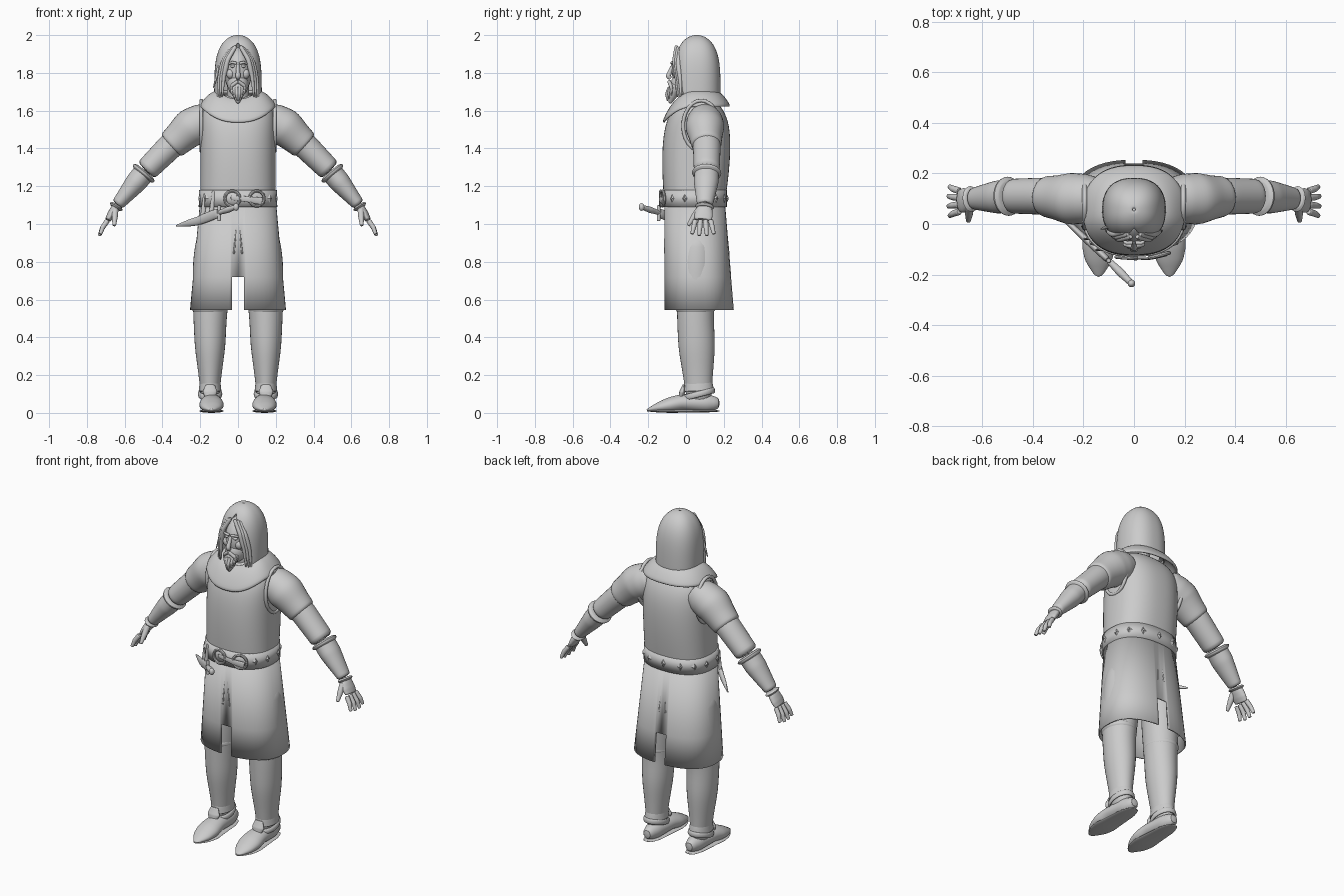
import bpy
import bmesh
from math import sin, cos, pi, copysign
from mathutils import Vector, Matrix

cube = bpy.data.objects.get("Cube")
if cube:
    bpy.data.objects.remove(cube)

LIGHT_GREY = (0.6, 0.6, 0.6, 1)
grey = bpy.data.materials.new("plain light grey")
grey.use_nodes = True
grey.diffuse_color = LIGHT_GREY
grey.node_tree.nodes["Principled BSDF"].inputs["Base Color"].default_value = LIGHT_GREY

X, Y, Z = Matrix.Identity(3)


def finish(name, bm, mirror=False, thickness=0, smooth=True, sharp_angle=pi / 4):
    """Turn a bmesh into a smooth shaded object with its modifiers."""
    bmesh.ops.recalc_face_normals(bm, faces=bm.faces)
    mesh = bpy.data.meshes.new(name)
    bm.to_mesh(mesh)
    bm.free()
    mesh.materials.append(grey)
    mesh.polygons.foreach_set("use_smooth", [True] * len(mesh.polygons))
    mesh.set_sharp_from_angle(angle=sharp_angle)
    obj = bpy.data.objects.new(name, mesh)
    bpy.context.collection.objects.link(obj)
    if mirror:
        obj.modifiers.new("Mirror", "MIRROR").use_mirror_merge = False
    if thickness:
        shell = obj.modifiers.new("Shell", "SOLIDIFY")
        shell.thickness = thickness
        shell.offset = 0
    if smooth:
        rounding = obj.modifiers.new("Rounding", "SUBSURF")
        rounding.levels = rounding.render_levels = 1


def loft(rings, cap=False):
    """Skin a row of rings, optionally closing both ends."""
    bm = bmesh.new()
    rows = [[bm.verts.new(point) for point in ring] for ring in rings]
    for low, high in zip(rows, rows[1:]):
        for i in range(len(low) - 1):
            bm.faces.new((low[i], low[i + 1], high[i + 1], high[i]))
    if cap:
        for row in (rows[0], rows[-1]):
            bm.faces.new(row[:-1])
    bmesh.ops.remove_doubles(bm, verts=bm.verts, dist=0.0002)
    return bm


def rounded(value):
    """Swell a sine or cosine so that an oval turns squarish."""
    return copysign(abs(value) ** 0.83, value)


def oval(height, center_y, half_width, half_depth, gap=0, drop=0, count=48):
    """Level squarish ring, open in front by a gap and lowered there by a drop."""
    ring = []
    for i in range(count + 1):
        turn = gap - pi / 2 + 2 * (pi - gap) * i / count
        ring.append(Vector((half_width * rounded(cos(turn)),
                            center_y + half_depth * rounded(sin(turn)),
                            height - drop * max(0, -sin(turn)) ** 2)))
    return ring


def sample(values, t):
    """Blend along a list of numbers or vectors."""
    spot = t * (len(values) - 1)
    i = min(int(spot), len(values) - 2)
    return values[i] + (values[i + 1] - values[i]) * (spot - i)


def tube(name, joints, radii, side=Y, flat=(1, 1), mirror=True, steps=12, sides=16):
    """Closed limb along the joints; flat scales the radius across the side axis."""
    joints = [Vector(joint) for joint in joints]
    spine = [sample(joints, i / steps) for i in range(steps + 1)]
    rings = []
    for i, center in enumerate(spine):
        along = spine[min(i + 1, steps)] - spine[max(i - 1, 0)]
        across = along.cross(side).normalized()
        beside = across.cross(along).normalized()
        radius = sample(radii, i / steps)
        across *= radius * sample(flat, i / steps)
        turns = [2 * pi * k / sides for k in range(sides + 1)]
        rings.append([center + beside * radius * cos(a) + across * sin(a) for a in turns])
    finish(name, loft(rings, cap=True), mirror, sharp_angle=pi / 3)


def ball(name, place, size, mirror=False):
    bm = bmesh.new()
    bmesh.ops.create_uvsphere(bm, u_segments=24, v_segments=16, radius=1)
    bm.transform(Matrix.LocRotScale(Vector(place), None, Vector(size)))
    finish(name, bm, mirror, smooth=False)


# Torso: a bulging chest that closes quickly at the shoulders
chest = []
for i in range(17):
    t = i / 16
    chest.append(oval(1.1 + 0.59 * t, 0.045 + 0.02 * t, 0.2 - 0.13 * t ** 14,
                      0.16 + 0.02 * sin(pi * t) - 0.12 * t ** 8))
finish("torso", loft(chest, cap=True))
tube("neck", [(0, 0.05, 1.6), (0, 0.04, 1.8)], [0.06, 0.06], mirror=False)

# Raised edging around the arm openings
turns = [2 * pi * i / 12 for i in range(13)]
tube("armhole_edges", [(0.195, 0.08 + 0.1 * cos(a), 1.52 + 0.14 * sin(a)) for a in turns],
     [0.01, 0.01], side=X)

# Shoulder cowl, pointed in front
cowl = []
for i in range(7):
    t = i / 6
    cowl.append(oval(1.7 - 0.08 * t * t, 0.055, 0.1 + 0.1 * t, 0.09 + 0.085 * t,
                     drop=0.04 + 0.045 * t))
finish("cowl", loft(cowl), thickness=0.016)

# Skirt with a slit cut in front and back
skirt = loft([oval(0.545, 0.07, 0.25, 0.18), oval(1.14, 0.045, 0.195, 0.155)])
slit_side, slit_top = 0.033, 0.72
for spot, normal in ((X * slit_side, X), (-X * slit_side, X), (Z * slit_top, Z)):
    geometry = skirt.verts[:] + skirt.edges[:] + skirt.faces[:]
    bmesh.ops.bisect_plane(skirt, geom=geometry, plane_co=spot, plane_no=normal)
centers = {face: face.calc_center_median() for face in skirt.faces}
slit = [face for face, c in centers.items() if abs(c.x) < slit_side and c.z < slit_top]
bmesh.ops.delete(skirt, geom=slit, context="FACES")
finish("skirt", skirt, thickness=0.008, smooth=False)

# Narrow folds above the slits
for name, top_y, low_y in (("front_folds", -0.11, -0.112), ("back_folds", 0.208, 0.226)):
    tube(name, [(0.004, top_y, 1.03), (0.022, low_y, 0.84)], [0.003, 0.005], side=X)

# Belt with diamond studs and two buckles
belt_y = 0.043
finish("belt", loft([oval(1.09, belt_y, 0.2, 0.165), oval(1.18, belt_y, 0.198, 0.165)]),
       thickness=0.016, smooth=False)
for i, stud in enumerate(oval(1.135, belt_y, 0.207, 0.174, count=14)[2:13]):
    bm = bmesh.new()
    bmesh.ops.create_cone(bm, segments=4, radius1=0.025, radius2=0.006, depth=0.014)
    outward = (stud - Vector((0, belt_y, stud.z))).to_track_quat("Z", "Y")
    bm.transform(Matrix.LocRotScale(stud, outward, Vector((0.8, 1.3, 1))))
    finish(f"belt_stud_{i + 1}", bm, smooth=False, sharp_angle=0.2)
for name, x in (("right_buckle", -0.03), ("left_buckle", 0.1)):
    bpy.ops.mesh.primitive_torus_add(major_segments=24, minor_segments=8, major_radius=0.04,
                                     minor_radius=0.008, location=(x, x * x - 0.134, 1.135),
                                     rotation=(pi / 2, 0, x * 2.5))
    buckle = bpy.context.object
    buckle.name = name
    buckle.data.materials.append(grey)
    bpy.ops.object.shade_smooth_by_angle()
tube("belt_tongue", [(-0.04, -0.135, 1.14), (0.06, -0.138, 1.13), (0.13, -0.122, 1.12)],
     [0.012, 0.02], side=Z, flat=(0.3, 0.3), mirror=False)

# Dagger hung on the right hip
hilt, guard, tip = Vector((-0.01, -0.235, 1.09)), Vector((-0.1, -0.145, 1.06)), Vector((-0.33, 0.07, 0.99))
tube("sheath", [guard, guard.lerp(tip, 0.5) - Z * 0.01, tip],
     [0.026, 0.026, 0.02, 0.004], side=Z, flat=(0.5, 0.6), mirror=False)
tube("dagger_guard", [guard - Z * 0.045, guard + Z * 0.04], [0.01, 0.01], mirror=False)
tube("dagger_grip", [guard, hilt], [0.012, 0.017, 0.012], side=Z, mirror=False)
ball("dagger_pommel", hilt, (0.015, 0.015, 0.02))
for name, t in (("front_hanger", 0.2), ("back_hanger", 0.4)):
    ring = guard.lerp(tip, t)
    tube(name, [ring + Z * 0.13 + X * 0.02, ring - Z * 0.02], [0.012, 0.012],
         side=X, flat=(0.4, 0.4), mirror=False)

# Arms: short sleeve, undersleeve, cuff, bracer and glove
shoulder, upper_arm = Vector((0.13, 0.1, 1.57)), Vector((0.25, 0.1, 1.51))
hem, elbow = Vector((0.36, 0.11, 1.41)), Vector((0.49, 0.11, 1.28))
wrist, knuckles = Vector((0.64, 0.1, 1.1)), Vector((0.69, 0.09, 1.02))
tube("short_sleeves", [shoulder, upper_arm, hem], [0.08, 0.1, 0.105, 0.09, 0.08])
tube("undersleeves", [upper_arm, hem, elbow], [0.075, 0.075, 0.07], flat=(1, 0.9))
tube("elbow_cuffs", [elbow, elbow.lerp(wrist, 0.13)], [0.06, 0.08, 0.077, 0.06], flat=(0.93, 0.93))
tube("bracers", [elbow, wrist], [0.066, 0.067, 0.055, 0.042], flat=(0.9, 0.8))
tube("glove_cuffs", [wrist, wrist.lerp(knuckles, 0.2)], [0.04, 0.053, 0.042], flat=(0.8, 0.7))
tube("palms", [wrist, knuckles], [0.035, 0.045, 0.05, 0.045], flat=(0.6, 0.35))

# Fingers fan out from the knuckles, thumb points forward
for i, name in enumerate(("index_fingers", "middle_fingers", "ring_fingers", "little_fingers")):
    fan = (i - 1.5) * 0.027
    base = knuckles + Y * fan
    reach = Vector((0.045, fan / 2, -0.085)) * cos(i / 3 - 0.5)
    tube(name, [base, base + reach * 0.5 + X * 0.006, base + reach], [0.014, 0.013, 0.009])
tube("thumbs", [wrist + Vector((0.01, -0.03, -0.02)), wrist + Vector((0.015, -0.09, -0.11))],
     [0.018, 0.016, 0.009])

# Legs, knee bands and boot hems
hip, knee, ankle = Vector((0.13, 0.06, 0.95)), Vector((0.148, 0.05, 0.5)), Vector((0.148, 0.07, 0.05))
tube("legs", [hip, knee, ankle], [0.09, 0.105, 0.1, 0.09, 0.083, 0.062, 0.046],
     side=X, flat=(1, 1.1, 1.4))
tube("knee_bands", [knee + Z * 0.07, knee + Z * 0.03], [0.088, 0.096, 0.096, 0.088],
     side=X, flat=(1.1, 1.1))
tube("boot_hems", [knee.lerp(ankle, 0.7), knee.lerp(ankle, 0.86)], [0.053, 0.058, 0.062],
     side=X, flat=(1.35, 1.35))

# Pointed shoes on thin soles, with straps and front flaps
shoe_widths = [0.025, 0.05, 0.055, 0.06, 0.068, 0.055, 0.012]
tube("shoes", [(0.14, 0.18, 0.05), (0.14, -0.02, 0.055), (0.14, -0.21, 0.015)],
     shoe_widths, side=X, flat=(1.1, 0.4))
tube("soles", [(0.14, 0.18, 0.01), (0.14, -0.21, 0.01)], shoe_widths, side=X, flat=(0.15, 0.15))
tube("ankle_straps", [ankle + Vector((0.06 * sin(a), -0.08 * cos(a), 0.05 - 0.02 * cos(a)))
                      for a in turns], [0.016, 0.016], side=Z, flat=(0.5, 0.5))
tube("shoe_flaps", [ankle + Vector((0, -0.08, 0.1)), ankle + Vector((0, -0.1, 0.02))],
     [0.025, 0.04, 0.02], side=X, flat=(0.3, 0.5))

# Hood: a dome with a pointed arch opening
hood = []
for i in range(15):
    t = sin(pi / 2 * i / 14)
    width = max(0.12 * (1 - t ** 4) ** 0.5, 0.004)
    hood.append(oval(1.67 + 0.325 * t, 0.057, width, width, gap=max(0, cos(1.8 * t))))
finish("hood", loft(hood), thickness=0.012)

# Head and face
ball("head", (0, 0.025, 1.81), (0.075, 0.1, 0.125))
ball("jaw", (0, -0.02, 1.74), (0.056, 0.06, 0.065))
ball("eyes", (0.028, -0.065, 1.835), (0.013, 0.01, 0.008), mirror=True)
ball("cheeks", (0.04, -0.047, 1.795), (0.022, 0.022, 0.026), mirror=True)
tube("nose", [(0, -0.068, 1.845), (0, -0.095, 1.782), (0, -0.08, 1.77)], [0.008, 0.014, 0.01],
     side=X, mirror=False)
tube("brows", [(0.006, -0.074, 1.85), (0.03, -0.075, 1.856), (0.057, -0.052, 1.845)],
     [0.008, 0.006], side=Z)

# Moustache and curly pointed beard
tube("moustache", [(0, -0.09, 1.757), (0.036, -0.08, 1.73), (0.036, -0.075, 1.69)],
     [0.01, 0.01, 0.003], side=Z)
tube("beard", [(0, -0.055, 1.74), (0, -0.085, 1.638)], [0.045, 0.04, 0.026, 0.006],
     side=X, flat=(0.7, 1), mirror=False)
for i in range(3):
    root = Vector((0.008 + 0.012 * i, 0.01 * i - 0.088, 1.725))
    end = root + Vector((-0.004, -0.01, 0.015 * i - 0.075))
    tube(f"beard_curls_{i + 1}", [root, root.lerp(end, 0.5) - Y * 0.008, end], [0.009, 0.01, 0.003])

# Hair locks framing the face
for i in range(3):
    out = Vector((1, 0.8, -0.5)) * 0.012 * i
    path = [(0.01, -0.05, 1.945), (0.055, -0.06, 1.87), (0.075, -0.05, 1.78), (0.085, -0.045, 1.67)]
    tube(f"hair_locks_{i + 1}", [Vector(point) + out for point in path], [0.01, 0.014, 0.004])
tube("loose_lock", [(-0.1, -0.01, 1.84), (-0.13, -0.02, 1.72)], [0.01, 0.003], mirror=False)
